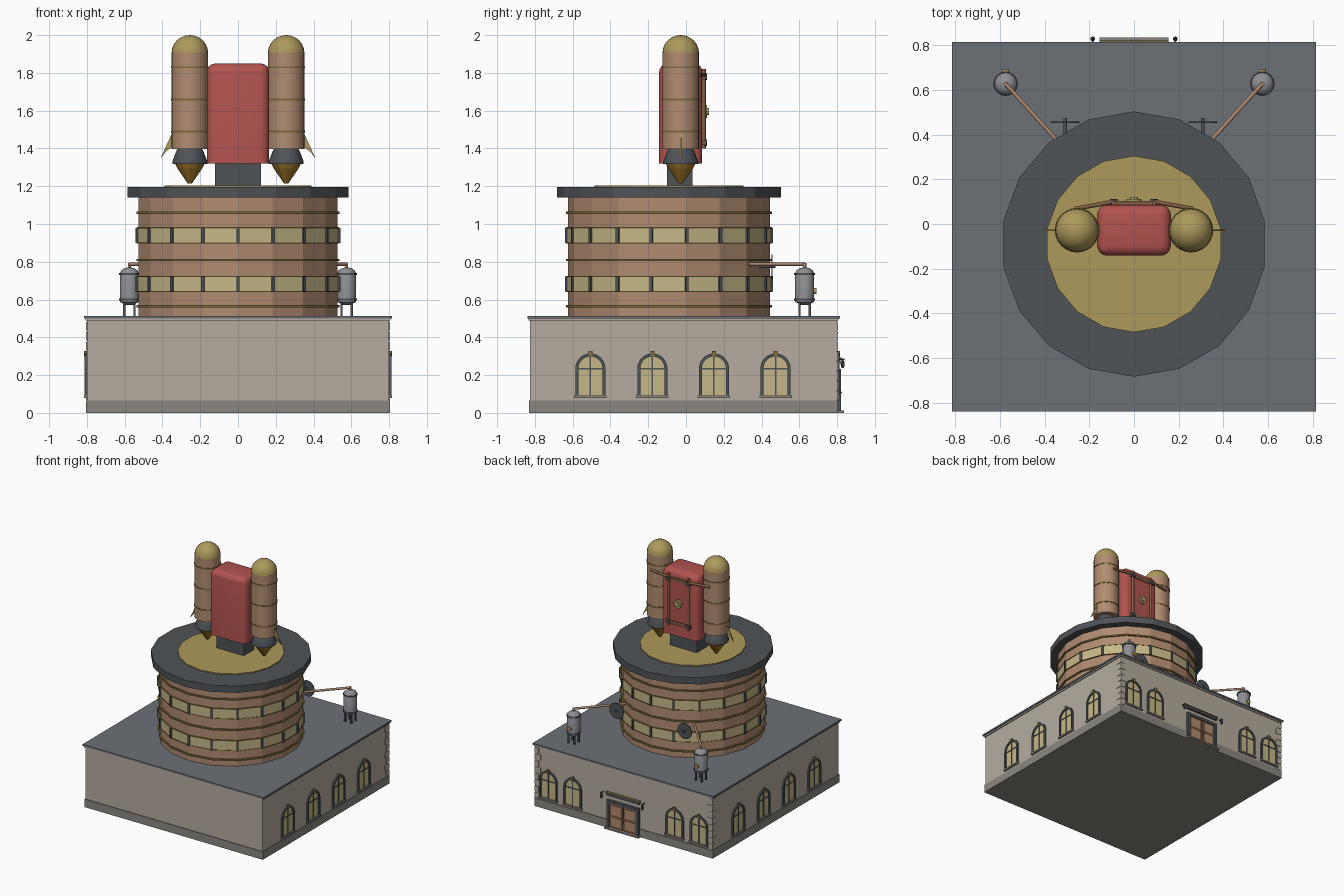
import bpy, bmesh
from math import sin, cos, pi, radians
from mathutils import Vector, Matrix

if "Cube" in bpy.data.objects:
    bpy.data.objects.remove(bpy.data.objects["Cube"])


def mat(name, r, g, b):
    m = bpy.data.materials.new(name)
    m.diffuse_color = [(c / 255) ** 2.2 for c in (r, g, b)] + [1]
    m.use_nodes = True
    m.node_tree.nodes["Principled BSDF"].inputs["Base Color"].default_value = m.diffuse_color
    return m


STONE = mat("stone", 180, 171, 158)
PLINTH = mat("plinth_stone", 138, 134, 128)
ROOF = mat("roof_slate", 108, 112, 119)
DARK = mat("dark_iron", 80, 84, 88)
COPPER = mat("copper", 176, 138, 112)
BRASS = mat("brass", 172, 152, 92)
GLASS = mat("warm_glass", 196, 182, 134)
RED = mat("red_paint", 176, 84, 80)
BROWN = mat("brown_wood", 128, 94, 70)
FLAME = mat("flame_gold", 156, 114, 44)
STEEL = mat("steel", 140, 142, 146)
TRIM = mat("olive_trim", 124, 108, 62)


def put(name, me, m=None, loc=(0, 0, 0), rz=0):
    ob = bpy.data.objects.new(name, me)
    bpy.context.collection.objects.link(ob)
    ob.location, ob.rotation_euler = loc, (0, 0, rz)
    if m and not me.materials:
        me.materials.append(m)
    return ob


def mesh(name, verts, faces, smooth=None):
    me = bpy.data.meshes.new(name)
    me.from_pydata(verts, [], faces)
    bm = bmesh.new()
    bm.from_mesh(me)
    bmesh.ops.recalc_face_normals(bm, faces=bm.faces)
    bm.to_mesh(me)
    bm.free()
    if smooth:
        me.polygons.foreach_set("use_smooth", [True] * len(me.polygons))
        me.set_sharp_from_angle(angle=radians(smooth))
    return me


def box_mesh(name, x0, x1, y0, y1, z0, z1):
    v = [(x, y, z) for x in (x0, x1) for y in (y0, y1) for z in (z0, z1)]
    f = [(0, 1, 3, 2), (4, 6, 7, 5), (0, 4, 5, 1), (2, 3, 7, 6), (0, 2, 6, 4), (1, 5, 7, 3)]
    return mesh(name, v, f)


def box(name, m, *b):
    return put(name, box_mesh(name, *b), m)


def lathe(name, prof, m, loc=(0, 0, 0), n=18, smooth=None):
    """Revolve (r, z) points; both ends capped. First vertex points to +y."""
    v = [(r * cos(pi / 2 + 2 * pi * i / n), r * sin(pi / 2 + 2 * pi * i / n), z)
         for r, z in prof for i in range(n)]
    f = [(k * n + i, k * n + (i + 1) % n, (k + 1) * n + (i + 1) % n, (k + 1) * n + i)
         for k in range(len(prof) - 1) for i in range(n)]
    f += [tuple(range(n)), tuple(range(len(v) - n, len(v)))]
    return put(name, mesh(name, v, f, smooth), m, loc)


def rod(name, a, b, r, m, n=10):
    a, d = Vector(a), Vector(b) - Vector(a)
    ob = lathe(name, [(r, 0), (r, d.length)], m, a, n, 40)
    ob.rotation_euler = d.to_track_quat('Z', 'Y').to_euler()
    return ob


def ring(name, r, z, h, m, loc, n, t=0.01, smooth=None):
    return lathe(name, [(r - t, z - h / 2), (r, z - h / 2), (r, z + h / 2), (r - t, z + h / 2)], m, loc, n, smooth)


# base building: plinth, walls, cornice, roof
box("plinth", PLINTH, -.806, .806, -.831, .806, 0, .065)
box("walls", STONE, -.8, .8, -.825, .8, .06, .495)
box("cornice", STONE, -.808, .808, -.833, .808, .488, .502)
box("roof", ROOF, -.816, .816, -.84, .816, .5, .513)

# arched windows (local: +y is outward)


def arch(w, z0, zs, y, n=12):
    return [(w, y, z0)] + [(w * cos(pi * i / n), y, zs + w * sin(pi * i / n)) for i in range(n + 1)] + [(-w, y, z0)]


def prism(name, a, b):
    n = len(a)
    return mesh(name, a + b, [tuple(range(n)), tuple(range(n, 2 * n))] +
                [(i, (i + 1) % n, n + (i + 1) % n, n + i) for i in range(n)])


def arch_frame(name):
    loops = [arch(.08, .09, .235, 0), arch(.08, .09, .235, .012), arch(.064, .09, .235, .012), arch(.064, .09, .235, 0)]
    n = len(loops[0])
    return mesh(name, sum(loops, []), [(k * n + i, k * n + i + 1, (k + 1) % 4 * n + i + 1, (k + 1) % 4 * n + i)
                                       for k in range(4) for i in range(n - 1)])


WINDOW = [("glass", GLASS, prism("glass", arch(.066, .09, .235, 0), arch(.066, .09, .235, .004))),
          ("frame", DARK, arch_frame("frame")),
          ("mullion", DARK, box_mesh("mullion", -.004, .004, 0, .008, .09, .3)),
          ("transom", DARK, box_mesh("transom", -.066, .066, 0, .008, .23, .238)),
          ("sill", PLINTH, box_mesh("sill", -.086, .086, 0, .015, .08, .093)),
          ("keystone", TRIM, box_mesh("keystone", -.011, .011, 0, .015, .298, .327))]
spots = [(s * .8, y, -s * pi / 2, "side") for s in (-1, 1) for y in (-.506, -.178, .148, .474)]
spots += [(x, .8, 0, "back") for x in (-.68, -.46, .46, .68)]
for x, y, a, side in spots:
    for part, m, me in WINDOW:
        put(f"{side}_window_{part}", me, m, (x, y, 0), a)

# quoins on the two back corners
for s in (-1, 1):
    for i in range(8):
        z, a, b = .068 + i * .0525, (.05, .032)[i % 2], (.032, .05)[i % 2]
        x0, x1 = sorted((s * (.8 - a), s * .804))
        box("corner_quoin", STONE, x0, x1, .8 - b, .804, z, z + .045)

# back entrance: doors, frame, step, overhead bar and lanterns
box("door_step", PLINTH, -.155, .155, .8, .836, 0, .012)
box("door_lintel", DARK, -.145, .145, .8, .82, .21, .232)
for s in (-1, 1):
    def mx(a, b): return sorted((s * a, s * b))
    box("door_jamb", DARK, *mx(.123, .145), .8, .82, .01, .212)
    box("door_leaf", BROWN, *mx(.003, .124), .8, .812, .01, .212)
    for z0, z1 in ((.03, .1), (.12, .195)):
        box("door_panel", COPPER, *mx(.022, .105), .81, .815, z0, z1)
    lathe("door_knob", [(.002, .1), (.008, .108), (.002, .116)], BRASS, (s * .013, .818, 0), 8, 60)
    rod("lantern_arm", (s * .185, .8, .283), (s * .185, .838, .283), .004, DARK, 8)
    lathe("lantern", [(.004, .238), (.009, .245), (.011, .268), (.004, .28)], DARK, (s * .185, .829, 0), 8)
box("overhead_bar", DARK, -.15, .15, .8, .818, .268, .288)
box("overhead_bar_cap", TRIM, -.155, .155, .8, .822, .288, .294)

# eighteen-sided drum with rim, window bands and hoops
C = (0, -.09, 0)
lathe("drum", [(.535, .51), (.535, 1.142)], COPPER, C)
lathe("drum_rim", [(.594, 1.14), (.594, 1.195)], DARK, C)
lathe("brass_platform", [(.395, 1.19), (.395, 1.203)], BRASS, C)
for z in (.565, .81, 1.06):
    ring("drum_hoop", .546, z, .012, TRIM, C, 18)
post = box_mesh("band_post", -.008, .008, .53, .55, -.04, .04)
for z in (.682, .94):
    ring("window_band", .541, z, .08, GLASS, C, 18)
    for e in (-.04, .04):
        ring("window_band_edge", .544, z + e, .006, TRIM, C, 18)
    for i in range(18):
        put("band_post", post, DARK, (0, -.09, z), i * pi / 9)

# roof vessels with legs, pipes and wall discs
for s in (-1, 1):
    P = (s * .575, .628, 0)
    lathe("vessel", [(.02, .572), (.05, .588), (.05, .74), (.042, .756), (.025, .766), (.008, .77)], STEEL, P, 16, 35)
    for z in (.6, .735):
        ring("vessel_hoop", .055, z, .009, DARK, P, 16, smooth=35)
    for i in range(4):
        a = pi / 4 + i * pi / 2
        x, y = P[0] + .038 * cos(a), P[1] + .038 * sin(a)
        box("vessel_leg", DARK, x - .006, x + .006, y - .006, y + .006, .51, .6)
    rod("vessel_gauge", (P[0], .67, .645), (P[0], .692, .645), .016, BRASS, 12)
    rod("pipe_riser", (*P[:2], .76), (*P[:2], .794), .009, COPPER)
    rod("pipe_run", (*P[:2], .787), (s * .305, .33, .787), .009, COPPER)
    rod("wall_disc", (s * .308, .453, .775), (s * .308, .459, .775), .064, DARK, 20)
    rod("wall_disc_hub", (s * .308, .39, .775), (s * .308, .475, .775), .009, DARK)

# pedestal and rounded red pack
box("pedestal", DARK, -.122, .122, -.1, .035, 1.195, 1.33)
me = box_mesh("pack_body", -.165, .165, -.142, .086, 1.32, 1.85)
bm = bmesh.new()
bm.from_mesh(me)
edges = [e for e in bm.edges if max(v.co.z for v in e.verts) > 1.5]
bmesh.ops.bevel(bm, geom=edges, offset=.045, segments=4, profile=.5, affect='EDGES')
bm.to_mesh(me)
bm.free()
me.polygons.foreach_set("use_smooth", [True] * len(me.polygons))
me.set_sharp_from_angle(angle=radians(35))
put("pack_body", me, RED)

# vault-like hatch on the back of the pack
box("hatch_panel", RED, -.078, .078, .08, .095, 1.44, 1.77)
for z in (1.43, 1.78):
    box("hatch_crossbar", BROWN, -.11, .11, .08, .102, z - .013, z + .013)
for s in (-1, 1):
    rod("hatch_post", (s * .09, .094, 1.4), (s * .09, .094, 1.82), .011, BROWN)
    for z in (1.43, 1.78):
        rod("hatch_bolt", (s * .09, .09, z), (s * .09, .112, z), .017, DARK, 8)
rod("hatch_dial", (0, .09, 1.595), (0, .112, 1.595), .034, BRASS, 12)
rod("hatch_dial_knob", (0, .11, 1.595), (0, .122, 1.595), .018, GLASS, 8)

# twin rocket tanks
dome = [(.097 * cos(i * pi / 12), 1.905 + .095 * sin(i * pi / 12)) for i in range(6)] + [(.002, 2.0)]
for s in (-1, 1):
    T = (s * .255, -.028, 0)
    lathe("tank", [(.097, 1.396), (.097, 1.907)], COPPER, T, 24, 35)
    lathe("tank_dome", dome, BRASS, T, 24, 35)
    for z in (1.49, 1.66, 1.83):
        ring("tank_hoop", .1, z, .01, TRIM, T, 24, smooth=35)
    lathe("nozzle", [(.064, 1.398), (.07, 1.39), (.093, 1.33), (.093, 1.317)], DARK, T, 16, 35)
    lathe("flame", [(.078, 1.319), (.066, 1.295), (.012, 1.215)], FLAME, T, 12)
    f = [(.09, 1.49), (.155, 1.348), (.125, 1.385), (.09, 1.41)]
    put("tank_fin", prism("tank_fin", [(s * x, -.004, z) for x, z in f], [(s * x, .004, z) for x, z in f]), BRASS, T)
    rod("tank_strap", (s * .265, .068, 1.79), (s * .09, .1, 1.79), .01, BROWN)
